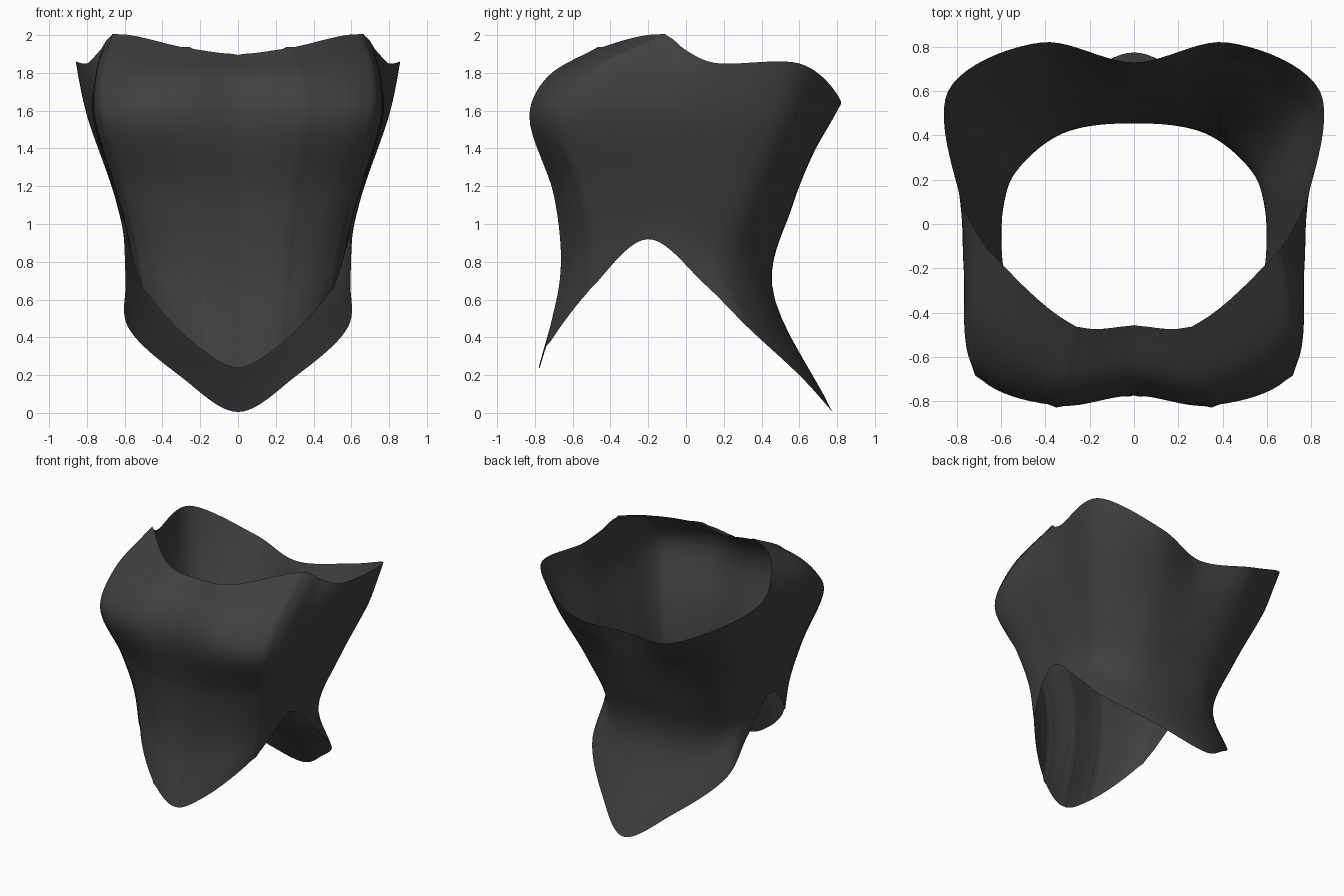
import bpy, bmesh
from mathutils import Vector

if "Cube" in bpy.data.objects:
    bpy.data.objects.remove(bpy.data.objects["Cube"])

STEPS_AROUND, STEPS_UP = 10, 7

# Vertical seam profiles of one half, each from hem to neckline
center_front = [(0, -.78, .24), (0, -.66, .68), (0, -.67, 1.1),
                (0, -.775, 1.56), (0, -.69, 1.77), (0, -.46, 1.9)]
front_bone = [(.21, -.735, .35), (.24, -.655, .75), (.28, -.69, 1.15),
              (.35, -.82, 1.58), (.33, -.73, 1.77), (.26, -.46, 1.93)]
side_seam = [(.50, -.50, .66), (.54, -.50, .9), (.61, -.56, 1.2),
             (.71, -.68, 1.58), (.71, -.50, 1.81), (.66, -.11, 2.0)]
underarm = [(.59, -.20, .92), (.61, -.21, 1.03), (.665, -.22, 1.22),
            (.765, -.22, 1.57), (.76, -.16, 1.76), (.73, .0, 1.92)]
side_back = [(.595, .10, .68), (.59, .09, .88), (.665, .10, 1.2),
             (.765, .10, 1.55), (.785, .11, 1.72), (.79, .14, 1.855)]
back_corner = [(.585, .32, .46), (.53, .24, .78), (.63, .36, 1.15),
               (.77, .52, 1.55), (.815, .56, 1.72), (.84, .60, 1.85)]
back_panel = [(.30, .61, .19), (.32, .41, .68), (.36, .53, 1.1),
              (.40, .67, 1.4), (.42, .75, 1.53), (.42, .82, 1.65)]
center_back = [(0, .775, .005), (0, .455, .68), (0, .565, 1.1),
               (0, .66, 1.37), (0, .70, 1.5), (0, .73, 1.59)]


def spline(p0, p1, p2, p3, u):
    """Point between p1 and p2 on a centripetal spline."""
    t0 = 0
    t1 = t0 + (p1 - p0).length ** .5
    t2 = t1 + (p2 - p1).length ** .5
    t3 = t2 + (p3 - p2).length ** .5
    t = t1 + (t2 - t1) * u
    mix = lambda a, b, ta, tb: a * ((tb - t) / (tb - ta)) + b * ((t - ta) / (tb - ta))
    a, b, c = mix(p0, p1, t0, t1), mix(p1, p2, t1, t2), mix(p2, p3, t2, t3)
    return mix(mix(a, b, t0, t2), mix(b, c, t1, t3), t1, t2)


def smooth_open(points, steps):
    p = [Vector(q) for q in points]
    p = [p[0] * 2 - p[1]] + p + [p[-1] * 2 - p[-2]]
    out = [spline(*p[i:i + 4], k / steps) for i in range(len(p) - 3) for k in range(steps)]
    return out + [p[-2]]


def smooth_closed(p, steps):
    n = len(p)
    return [spline(p[i - 1], p[i], p[(i + 1) % n], p[(i + 2) % n], k / steps)
            for i in range(n) for k in range(steps)]


# Loft the profiles into a closed ring, mirroring the second half
half = [center_front, front_bone, side_seam, underarm,
        side_back, back_corner, back_panel, center_back]
columns = [smooth_open(c, STEPS_UP) for c in half]
columns += [[Vector((-v.x, v.y, v.z)) for v in c] for c in columns[-2:0:-1]]
rows = [smooth_closed(list(r), STEPS_AROUND) for r in zip(*columns)]

bm = bmesh.new()
grid = [[bm.verts.new(v) for v in r] for r in rows]
count = len(grid[0])
for low, high in zip(grid, grid[1:]):
    for i in range(count):
        j = (i + 1) % count
        bm.faces.new((low[i], low[j], high[j], high[i]))
bm.normal_update()

# Raised boning along the front seams, shallow groove at the center
ridges = {0: -.006, 1: .009, 2: .009, len(columns) - 1: .009, len(columns) - 2: .009}
shifts = [(r[c * STEPS_AROUND], r[c * STEPS_AROUND].normal * h)
          for r in grid for c, h in ridges.items()]
for vert, shift in shifts:
    vert.co += shift

mesh = bpy.data.meshes.new("bodice")
bm.to_mesh(mesh)
bm.free()
bodice = bpy.data.objects.new("bodice", mesh)
bpy.context.collection.objects.link(bodice)

# Dark cloth
cloth = bpy.data.materials.new("charcoal_cloth")
cloth.diffuse_color = (.05, .05, .05, 1)
cloth.use_nodes = True
cloth.node_tree.nodes["Principled BSDF"].inputs["Base Color"].default_value = cloth.diffuse_color
mesh.materials.append(cloth)
bpy.context.view_layer.objects.active = bodice
bodice.select_set(True)
bpy.ops.object.shade_smooth_by_angle(angle=1.0)
